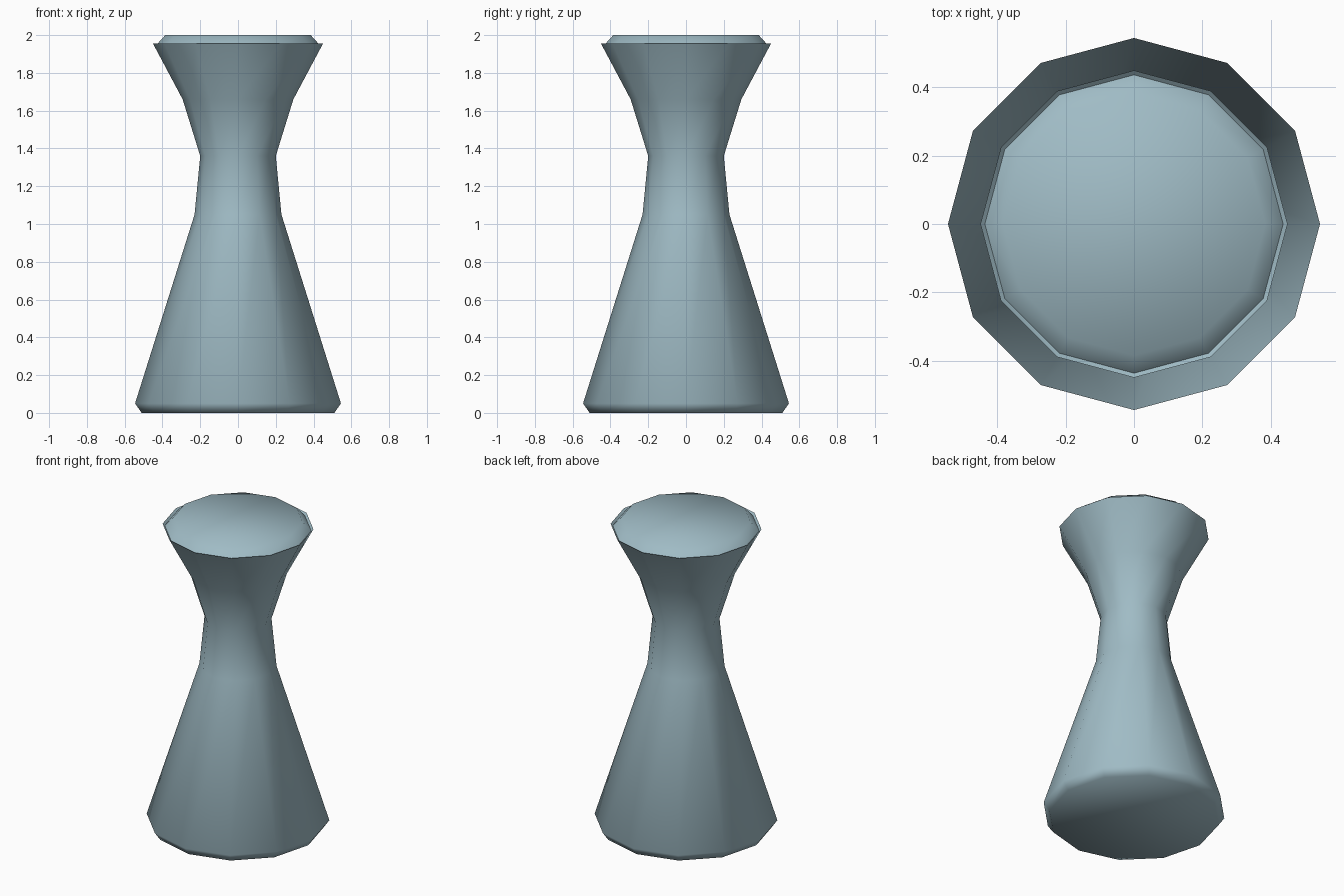
import bpy, bmesh, math

if "Cube" in bpy.data.objects:
    bpy.data.objects.remove(bpy.data.objects["Cube"])

SIDES = 12

# one flat colour
mat = bpy.data.materials.new("pale blue grey")
mat.diffuse_color = (0.35, 0.50, 0.56, 1.0)
mat.use_nodes = True
mat.node_tree.nodes["Principled BSDF"].inputs["Base Color"].default_value = mat.diffuse_color


def lathe(name, profile, sides=SIDES):
    """Turn an (r, z) profile around z, capping both ends with flat polygons."""
    bm = bmesh.new()
    rings = [[bm.verts.new((r * math.cos(2 * math.pi * i / sides),
                            r * math.sin(2 * math.pi * i / sides), z))
              for i in range(sides)] for r, z in profile]
    for low, high in zip(rings, rings[1:]):
        for i in range(sides):
            j = (i + 1) % sides
            bm.faces.new((low[i], low[j], high[j], high[i]))
    bm.faces.new(rings[0][::-1])
    bm.faces.new(rings[-1])
    mesh = bpy.data.meshes.new(name)
    bm.to_mesh(mesh)
    bm.free()
    mesh.materials.append(mat)
    obj = bpy.data.objects.new(name, mesh)
    bpy.context.collection.objects.link(obj)
    return obj


# waisted pedestal: bevelled foot, neck, flared head, thin rim groove, raised top
pedestal = lathe("waisted_pedestal", [
    (0.51, 0.0), (0.545, 0.05), (0.23, 1.05), (0.20, 1.36), (0.293, 1.66),
    (0.45, 1.955), (0.437, 1.943), (0.385, 2.0)])

bpy.context.view_layer.objects.active = pedestal
pedestal.select_set(True)
bpy.ops.object.shade_smooth_by_angle(angle=math.radians(62))
